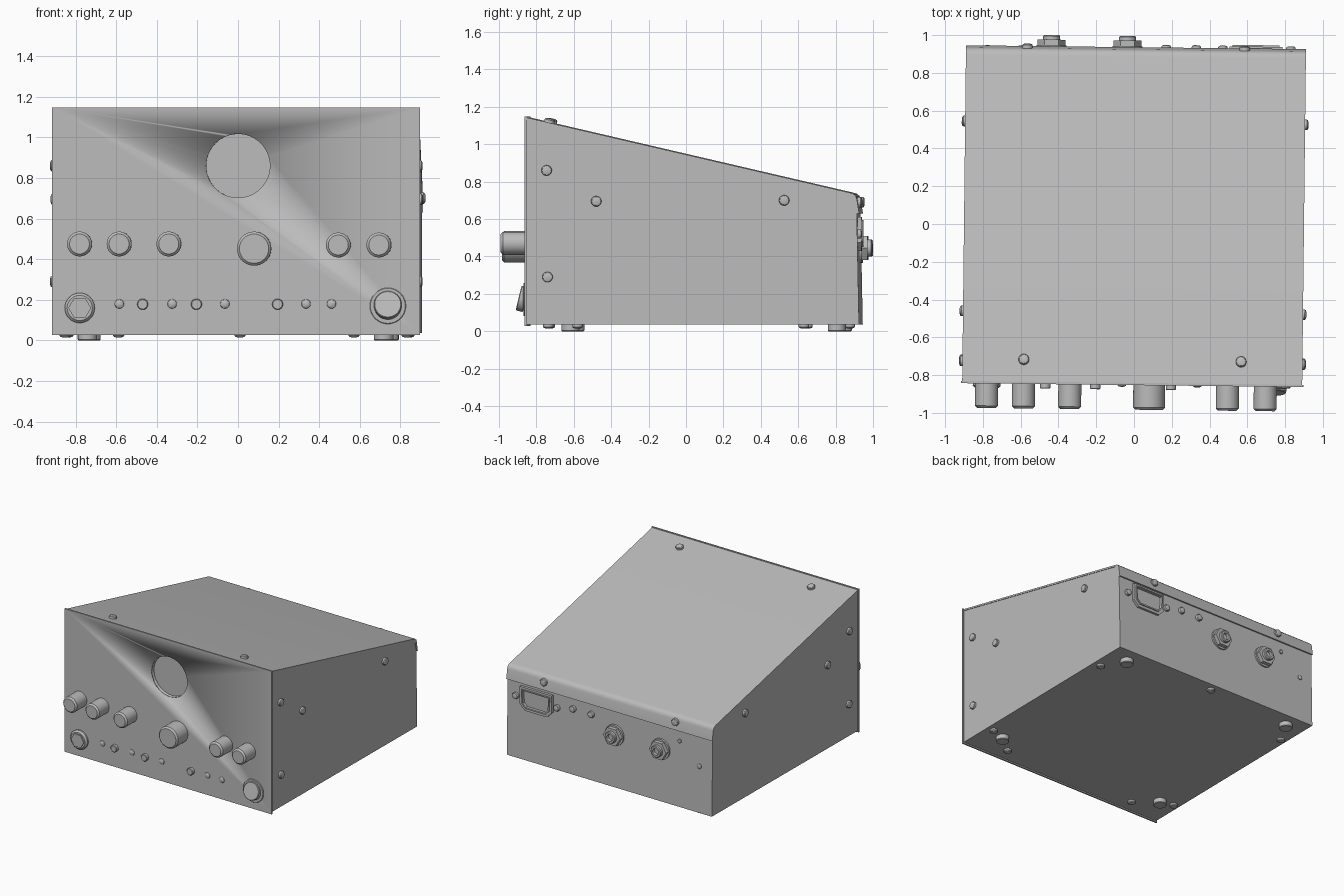
import bpy, bmesh, math
from mathutils import Matrix, Vector

cube = bpy.data.objects.get("Cube")
if cube:
    bpy.data.objects.remove(cube, do_unlink=True)

YAW = Matrix.Rotation(-0.0113, 4, 'Z')      # the case sits very slightly turned
FRONT, BACK, SIDE = -0.853, 0.935, 0.896
FWD, REAR, DOWN = Vector((0, -1, 0)), Vector((0, 1, 0)), Vector((0, 0, -1))

grey = bpy.data.materials.new("plain_grey")
grey.use_nodes = True
grey.diffuse_color = (0.5, 0.5, 0.5, 1)
grey.node_tree.nodes["Principled BSDF"].inputs["Base Color"].default_value = (0.5, 0.5, 0.5, 1)


def finish(name, bm, loc=(0, 0, 0), axis=None):
    """Turn a bmesh into a placed object, its local z pointing along axis."""
    bmesh.ops.recalc_face_normals(bm, faces=bm.faces)
    mesh = bpy.data.meshes.new(name)
    bm.to_mesh(mesh)
    bm.free()
    mesh.materials.append(grey)
    obj = bpy.data.objects.new(name, mesh)
    bpy.context.collection.objects.link(obj)
    turn = Vector(axis).to_track_quat('Z', 'Y').to_matrix().to_4x4() if axis else Matrix()
    obj.matrix_world = YAW @ Matrix.Translation(loc) @ turn
    bpy.ops.object.select_all(action='DESELECT')
    obj.select_set(True)
    bpy.context.view_layer.objects.active = obj
    bpy.ops.object.shade_smooth_by_angle(angle=math.radians(32))
    return obj


def lathe(name, profile, loc, axis, sides=32):
    """Revolve (radius, height) points into a closed turned part."""
    bm = bmesh.new()
    rings = []
    for r, h in profile:
        rings.append([bm.verts.new((r * math.cos(a), r * math.sin(a), h))
                      for a in (math.tau * i / sides for i in range(sides))])
    for low, high in zip(rings, rings[1:]):
        for i in range(sides):
            j = (i + 1) % sides
            bm.faces.new((low[i], low[j], high[j], high[i]))
    bm.faces.new(rings[0][::-1])
    bm.faces.new(rings[-1])
    return finish(name, bm, loc, axis)


def extrude_x(name, profile, half):
    """Extrude a (y, z) outline across the width."""
    bm = bmesh.new()
    face = bm.faces.new([bm.verts.new((-half, y, z)) for y, z in profile])
    ext = bmesh.ops.extrude_face_region(bm, geom=[face])
    bmesh.ops.translate(bm, vec=(2 * half, 0, 0),
                        verts=[v for v in ext["geom"] if isinstance(v, bmesh.types.BMVert)])
    return finish(name, bm)


def disc(name, r, h, loc, axis, sides=32, bevel=0.0):
    profile = [(r, -0.004), (r, h - bevel)]
    if bevel:
        profile.append((r - bevel, h))
    else:
        profile[-1] = (r, h)
    return lathe(name, profile, loc, axis, sides)


def screw(name, loc, axis, r=0.028, h=0.022):
    return lathe(name, [(r, -0.004), (r, h * 0.6), (r * 0.85, h * 0.85), (r * 0.5, h)],
                 loc, axis, 20)


# Sloped case, folded cover sheet and front panel
body = extrude_x("case_body", [(FRONT + 0.01, 0.037), (BACK, 0.037), (0.922, 0.7),
                               (0.9, 0.727), (FRONT + 0.01, 1.135)], SIDE)
extrude_x("top_cover", [(FRONT + 0.01, 1.143), (0.885, 0.741), (0.905, 0.735), (0.918, 0.723),
                        (0.924, 0.705), (0.936, 0.63), (0.925, 0.63), (0.905, 0.705),
                        (0.88, 0.728), (FRONT + 0.01, 1.13)], SIDE + 0.004)
panel = extrude_x("front_panel", [(FRONT, 0.027), (FRONT + 0.012, 0.027),
                                  (FRONT + 0.012, 1.148), (FRONT, 1.148)], 0.906)

# Round display recess
cutter = lathe("display_cutter", [(0.157, -0.035), (0.157, 0.1)], (0.01, FRONT, 0.86), FWD, 64)
cutter.hide_render = True
cutter.hide_set(True)
for part in (body, panel):
    cut = part.modifiers.new("display_recess", 'BOOLEAN')
    cut.operation = 'DIFFERENCE'
    cut.object = cutter
    cut.solver = 'EXACT'

# Control knobs
for i, (x, z, r) in enumerate([(-0.77, 0.475, 0.061), (-0.575, 0.475, 0.061), (-0.33, 0.475, 0.061),
                               (0.09, 0.452, 0.084), (0.505, 0.47, 0.061), (0.705, 0.47, 0.061)]):
    lathe(f"knob_{i + 1}", [(r, 0), (r, 0.118), (r - 0.012, 0.13)], (x, FRONT, z), FWD, 40)

# Push buttons and indicator domes
for i, x in enumerate((-0.46, -0.195, 0.205)):
    disc(f"push_button_{i + 1}", 0.027, 0.024, (x, FRONT, 0.178), FWD, 24, 0.004)
for i, x in enumerate((-0.575, -0.315, -0.055, 0.345, 0.47)):
    lathe(f"indicator_{i + 1}", [(0.024, -0.002), (0.021, 0.004), (0.014, 0.008), (0.005, 0.01)],
          (x, FRONT, 0.18), FWD, 20)

# Front jack
jack = (-0.77, FRONT, 0.16)
lathe("front_jack_ring", [(0.074, -0.004), (0.074, 0.012), (0.062, 0.024)], jack, FWD)
disc("front_jack_nut", 0.056, 0.032, jack, FWD, 6)

# Round rocker switch
switch = Vector((0.748, FRONT, 0.17))
disc("switch_bezel", 0.089, 0.008, switch, FWD, 40, 0.003)
disc("switch_rocker", 0.068, 0.034, switch, (0, -0.97, 0.235), 40, 0.004)

# Screws on both sides, sloped top and rear lip
slope = Vector((0, 0.402, 1.728)).normalized()
for side, label in ((1, "left"), (-1, "right")):
    for i, (y, z) in enumerate([(-0.735, 0.86), (-0.47, 0.695), (0.535, 0.7), (-0.73, 0.29)]):
        screw(f"{label}_side_screw_{i + 1}", (side * SIDE, y, z), (side, 0, 0))
    screw(f"{label}_top_screw", (side * 0.575, -0.725, 1.116), slope)
    screw(f"{label}_lip_screw", (side * 0.575, 0.927, 0.69), REAR)

# Small rear fasteners
for i, (x, z, r) in enumerate([(0.82, 0.52, 0.025), (0.46, 0.52, 0.025), (0.32, 0.55, 0.025),
                               (0.16, 0.55, 0.025), (-0.61, 0.55, 0.015), (-0.785, 0.4, 0.018)]):
    screw(f"rear_screw_{i + 1}", (x, BACK - 0.007, z), REAR, r, 0.022 if r > 0.02 else 0.01)

# Rear connectors with washer, hex nut and hollow bushing
for i, x in enumerate((-0.045, -0.447)):
    at = (x, BACK - 0.006, 0.445)
    disc(f"rear_washer_{i + 1}", 0.08, 0.012, at, REAR)
    disc(f"rear_nut_{i + 1}", 0.074, 0.042, at, REAR, 6)
    lathe(f"rear_bushing_{i + 1}", [(0.045, 0), (0.045, 0.06), (0.04, 0.066), (0.026, 0.066),
                                    (0.026, 0.02)], at, REAR, 24)

# Power inlet: chamfered flange with raised rim and sunken socket
bm = bmesh.new()
w, h, c = 0.14, 0.09, 0.045
outline = [(-w, h), (-w, c - h), (c - w, -h), (w - c, -h), (w, c - h), (w, h)]
face = bm.faces.new([bm.verts.new((x, 0, z)) for x, z in outline])
if face.normal.y < 0:
    face.normal_flip()
for inset, push in ((0.0, 0.02), (0.022, 0.0), (0.0, 0.008), (0.012, 0.0), (0.0, -0.022)):
    if inset:
        bmesh.ops.inset_region(bm, faces=[face], thickness=inset)
    else:
        ext = bmesh.ops.extrude_discrete_faces(bm, faces=[face])
        face = ext["faces"][0]
        bmesh.ops.translate(bm, vec=(0, push, 0), verts=face.verts)
bmesh.ops.holes_fill(bm, edges=[e for e in bm.edges if e.is_boundary])
finish("power_inlet", bm, (0.635, BACK - 0.009, 0.52))

# Feet and underside screws
for x, y in ((-0.735, -0.6), (0.725, -0.61), (0.735, 0.815), (-0.735, 0.83)):
    disc("foot", 0.048, 0.037, (x, y, 0.037), DOWN, 24, 0.004)
for x, y in ((0.84, -0.57), (0.58, -0.73), (-0.58, -0.735), (-0.845, -0.58),
             (0.835, 0.64), (-0.845, 0.64), (0.0, 0.875)):
    screw("underside_screw", (x, y, 0.037), DOWN)
